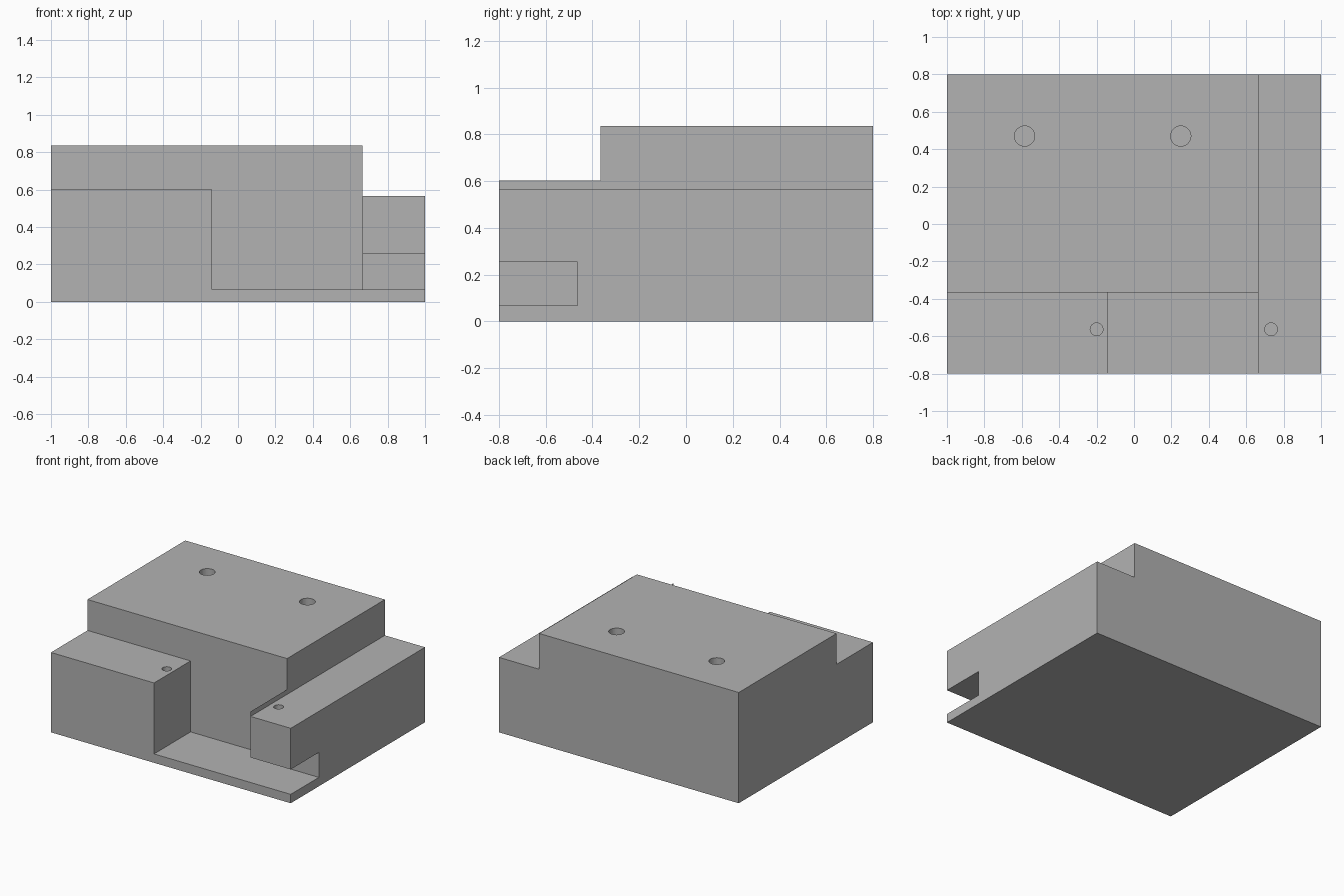
import bpy
import bmesh
from mathutils import Matrix, Vector

if "Cube" in bpy.data.objects:
    bpy.data.objects.remove(bpy.data.objects["Cube"], do_unlink=True)

grey = bpy.data.materials.new("plain grey")
grey.use_nodes = True
grey.diffuse_color = (0.448, 0.448, 0.448, 1)
grey.node_tree.nodes["Principled BSDF"].inputs["Base Color"].default_value = grey.diffuse_color


def make_object(name, bm):
    mesh = bpy.data.meshes.new(name)
    bm.to_mesh(mesh)
    bm.free()
    mesh.materials.append(grey)
    obj = bpy.data.objects.new(name, mesh)
    bpy.context.collection.objects.link(obj)
    return obj


def box(name, low, high):
    low, high = Vector(low), Vector(high)
    bm = bmesh.new()
    bmesh.ops.create_cube(bm, size=1, matrix=Matrix.Translation((low + high) / 2)
                          @ Matrix.Diagonal((*(high - low), 1)))
    return make_object(name, bm)


def drill(name, x, y, radius, bottom, top):
    bm = bmesh.new()
    bmesh.ops.create_cone(bm, cap_ends=True, segments=32, radius1=radius, radius2=radius,
                          depth=top - bottom,
                          matrix=Matrix.Translation((x, y, (top + bottom) / 2)))
    return make_object(name, bm)


# Main levels and edges
SIDE, DEPTH, TOP = 1.0, 0.8, 0.835
STEP_Z, RAIL_Z, FLOOR_Z, SLOT_Z = 0.602, 0.565, 0.067, 0.255
STEP_X, RAIL_X, WALL_Y, SLOT_Y = -0.14, 0.665, -0.365, -0.465
OVER = 0.1

body = box("machined_block", (-SIDE, -DEPTH, 0), (SIDE, DEPTH, TOP))
front, right, above = -DEPTH - OVER, SIDE + OVER, TOP + OVER

cutters = [
    # Front step, side rail, front pocket and side slot
    box("step_cutter", (-SIDE - OVER, front, STEP_Z), (right, WALL_Y, above)),
    box("rail_cutter", (RAIL_X, front, RAIL_Z), (right, DEPTH + OVER, above)),
    box("pocket_cutter", (STEP_X, front, FLOOR_Z), (RAIL_X, WALL_Y, above)),
    box("slot_cutter", (RAIL_X - OVER, front, FLOOR_Z), (right, SLOT_Y, SLOT_Z)),
    # Large holes on the raised deck, small holes on the step and rail
    drill("deck_hole_right", -0.585, 0.47, 0.054, 0.5, above),
    drill("deck_hole_left", 0.25, 0.47, 0.054, 0.5, above),
    drill("step_hole", -0.2, -0.563, 0.034, 0.3, above),
    drill("rail_hole", 0.733, -0.563, 0.034, SLOT_Z - 0.05, above),
]

for cutter in cutters:
    cutter.hide_render = True
    mod = body.modifiers.new(cutter.name, "BOOLEAN")
    mod.operation = "DIFFERENCE"
    mod.solver = "EXACT"
    mod.object = cutter

# Bake the cuts and remove the helpers
bpy.context.view_layer.update()
evaluated = body.evaluated_get(bpy.context.evaluated_depsgraph_get())
baked = bpy.data.meshes.new_from_object(evaluated)
body.modifiers.clear()
body.data = baked
for cutter in cutters:
    bpy.data.objects.remove(cutter, do_unlink=True)
baked.materials.clear()
baked.materials.append(grey)
for face in baked.polygons:
    face.material_index = 0
